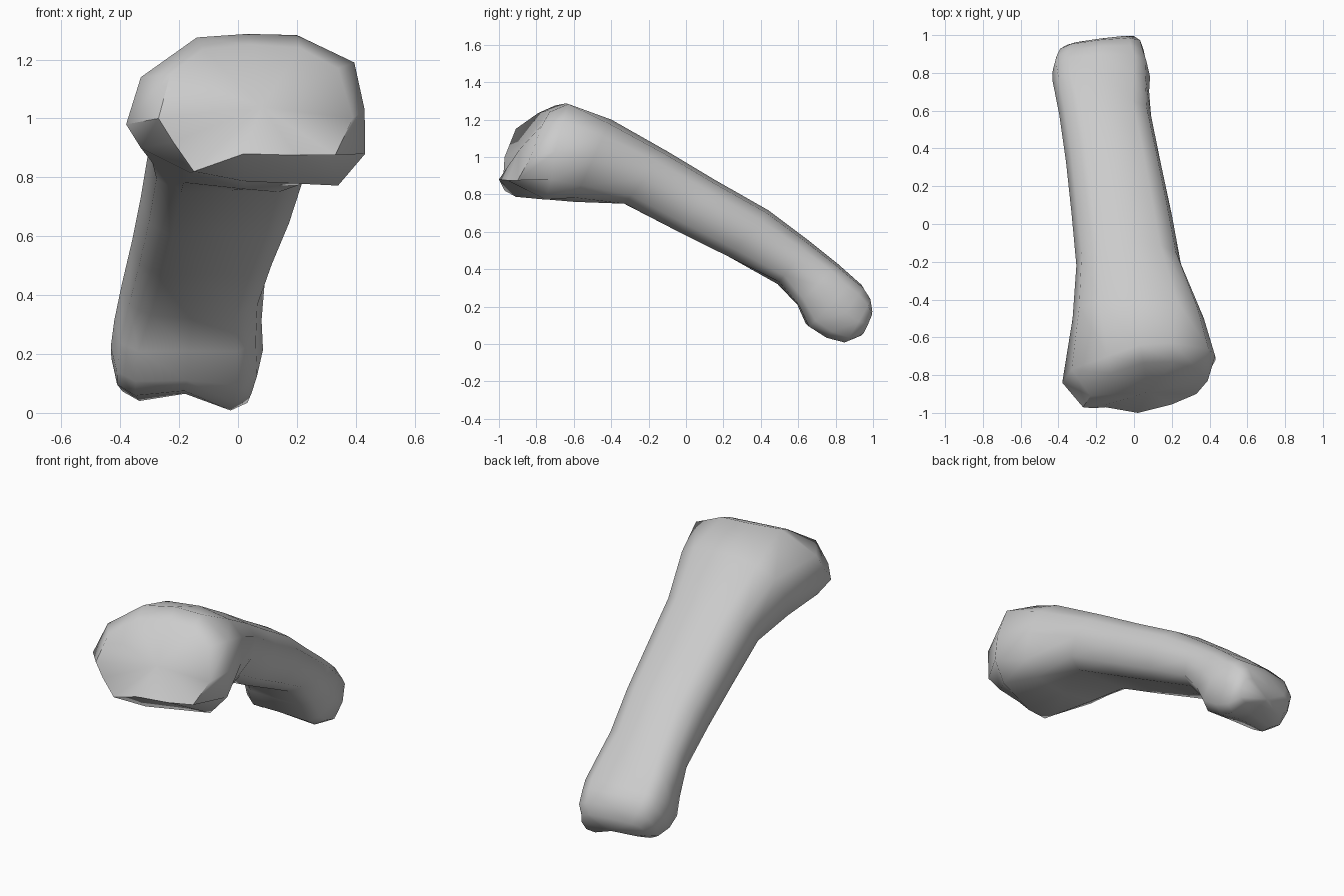
import bpy, bmesh
from math import sin, cos, radians, copysign

# Large joint end: rim of the tilted facet, then the widest girth behind it
facet_rim = [(.39, -.83, 1.0), (.34, -.77, 1.17), (.21, -.73, 1.24), (.05, -.735, 1.25),
             (-.12, -.79, 1.235), (-.23, -.91, 1.15), (-.27, -.97, 1.0), (-.22, -.975, .92),
             (-.15, -.97, .82), (.02, -1.0, .88), (.20, -.955, .875), (.33, -.90, .875)]
girth = [(.43, -.70, 1.03), (.395, -.66, 1.19), (.20, -.63, 1.283), (.03, -.64, 1.287),
         (-.14, -.70, 1.275), (-.33, -.77, 1.14), (-.38, -.84, .98), (-.33, -.78, .90),
         (-.16, -.90, .815), (.02, -.91, .787), (.34, -.75, .772), (.432, -.72, .88)]

# Shaft and small end: bottom y,z / top y,z / left x, right x / end skew / groove
sections = [
    (-.60, .76, -.40, 1.20, -.325, .37, 0, .0),
    (-.34, .735, -.10, 1.03, -.305, .25, 0, .02),
    (-.05, .585, .15, .88, -.33, .20, 0, .03),
    (.22, .452, .44, .715, -.36, .14, 0, .02),
    (.49, .32, .66, .55, -.395, .09, 0, .0),
    (.595, .20, .81, .43, -.42, .08, .0, .01),
    (.65, .08, .91, .35, -.432, .085, .02, .02),
    (.75, .015, .96, .315, -.43, .065, .04, .04),
    (.85, -.01, 1.0, .25, -.41, .05, .05, .05),
    (.94, .03, 1.007, .18, -.37, .015, .05, .03),
]


def ring(yb, zb, yt, zt, xl, xr, skew, groove):
    n = 3.5 if yb > .55 else 2.7
    pts = []
    for k in range(12):
        c, s = cos(radians(30 * k)), sin(radians(30 * k))
        u = copysign(abs(c) ** (2 / n), c)
        v = copysign(abs(s) ** (2 / n), s)
        t, left = (v + 1) / 2, (1 - u) / 2
        y = yb + (yt - yb) * t - skew * left
        z = zb + (zt - zb) * t + skew * left * (1 - t)
        if k == 9:
            z += groove
        pts.append(((xl + xr) / 2 + u * (xr - xl) / 2, y, z))
    return pts


rings = [facet_rim, girth] + [ring(*s) for s in sections]

# Loft the rings and close both ends with fans
bm = bmesh.new()
loops = [[bm.verts.new(p) for p in r] for r in rings]
for a, b in zip(loops, loops[1:]):
    for i in range(12):
        j = (i + 1) % 12
        bm.faces.new((a[i], a[j], b[j], b[i]))
for loop, tip in ((loops[0], (.08, -.89, 1.04)), (loops[-1], (-.18, .968, .10))):
    c = bm.verts.new(tip)
    for i in range(12):
        bm.faces.new((loop[i], loop[(i + 1) % 12], c))
bmesh.ops.recalc_face_normals(bm, faces=bm.faces[:])

mesh = bpy.data.meshes.new("toe_bone")
bm.to_mesh(mesh)
bm.free()
bone = bpy.data.objects.new("toe_bone", mesh)
bpy.context.collection.objects.link(bone)
bpy.context.view_layer.objects.active = bone
bone.select_set(True)
bpy.ops.object.shade_smooth_by_angle(angle=radians(55))
